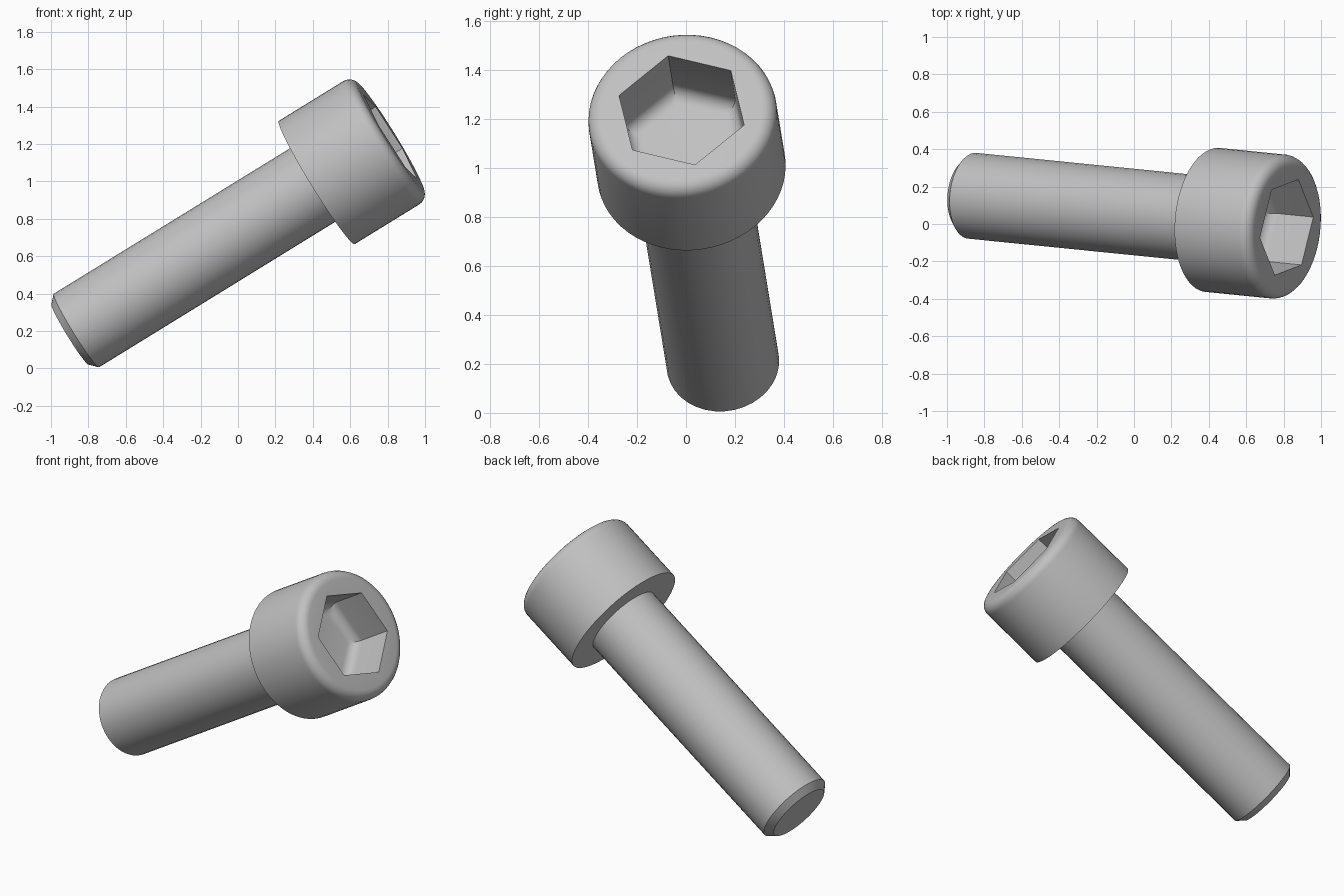
import bpy, bmesh
from math import sin, cos, pi, radians
from mathutils import Vector, Matrix

cube = bpy.data.objects.get("Cube")
if cube:
    bpy.data.objects.remove(cube, do_unlink=True)

steel = bpy.data.materials.new("grey steel")
steel.use_nodes = True
GREY = (0.53, 0.53, 0.53, 1)
steel.diffuse_color = GREY
steel.node_tree.nodes["Principled BSDF"].inputs["Base Color"].default_value = GREY

# Bolt frame: local z runs along the axis, local x points at a socket corner
axis = Vector((1, -0.1005, 0.6157)).normalized()
corner = Vector((-0.143, -0.055, 0.2225))
ex = (corner - axis * corner.dot(axis)).normalized()
ey = axis.cross(ex)
FRAME = Matrix.Translation((0.816, -0.018, 1.237)) @ Matrix((ex, ey, axis)).transposed().to_4x4()


def circle(r):
    return lambda a: r


def hexagon(apothem):
    return lambda a: apothem / cos(a % (pi / 3) - pi / 6)


def loft(name, sections, segments):
    """Skin a stack of (outline, height) sections and cap both ends."""
    bm = bmesh.new()
    rings = []
    for outline, z in sections:
        ring = []
        for i in range(segments):
            a = 2 * pi * i / segments
            r = outline(a + 1e-6)
            ring.append(bm.verts.new((r * cos(a), r * sin(a), z)))
        rings.append(ring)
    for lo, hi in zip(rings, rings[1:]):
        for i in range(segments):
            j = (i + 1) % segments
            bm.faces.new((lo[i], lo[j], hi[j], hi[i]))
    bm.faces.new(rings[0][::-1])
    bm.faces.new(rings[-1])
    bmesh.ops.recalc_face_normals(bm, faces=bm.faces)
    mesh = bpy.data.meshes.new(name)
    bm.to_mesh(mesh)
    bm.free()
    mesh.materials.append(steel)
    obj = bpy.data.objects.new(name, mesh)
    bpy.context.collection.objects.link(obj)
    obj.matrix_world = FRAME
    bpy.ops.object.select_all(action='DESELECT')
    obj.select_set(True)
    bpy.context.view_layer.objects.active = obj
    bpy.ops.object.shade_smooth_by_angle(angle=radians(30))
    return obj


# Head: cylinder wall, rounded rim, hexagonal socket with a filleted floor
R, HEIGHT, ROUND = 0.387, 0.465, 0.058
AF, DEPTH = 0.234, 0.28
STEPS = 6
arc = [pi / 2 * k / STEPS for k in range(STEPS + 1)]
head = [(circle(R), -HEIGHT)]
head += [(circle(R - ROUND + ROUND * cos(t)), -ROUND + ROUND * sin(t)) for t in arc]
head += [(hexagon(AF), 0)]
head += [(hexagon(AF - ROUND + ROUND * cos(t)), -DEPTH + ROUND - ROUND * sin(t)) for t in arc]
loft("head", head, 60)

# Shaft with a chamfered tip
loft("shaft", [(circle(0.19), -2.02), (circle(0.231), -1.98), (circle(0.231), -HEIGHT + 0.01)], 36)
